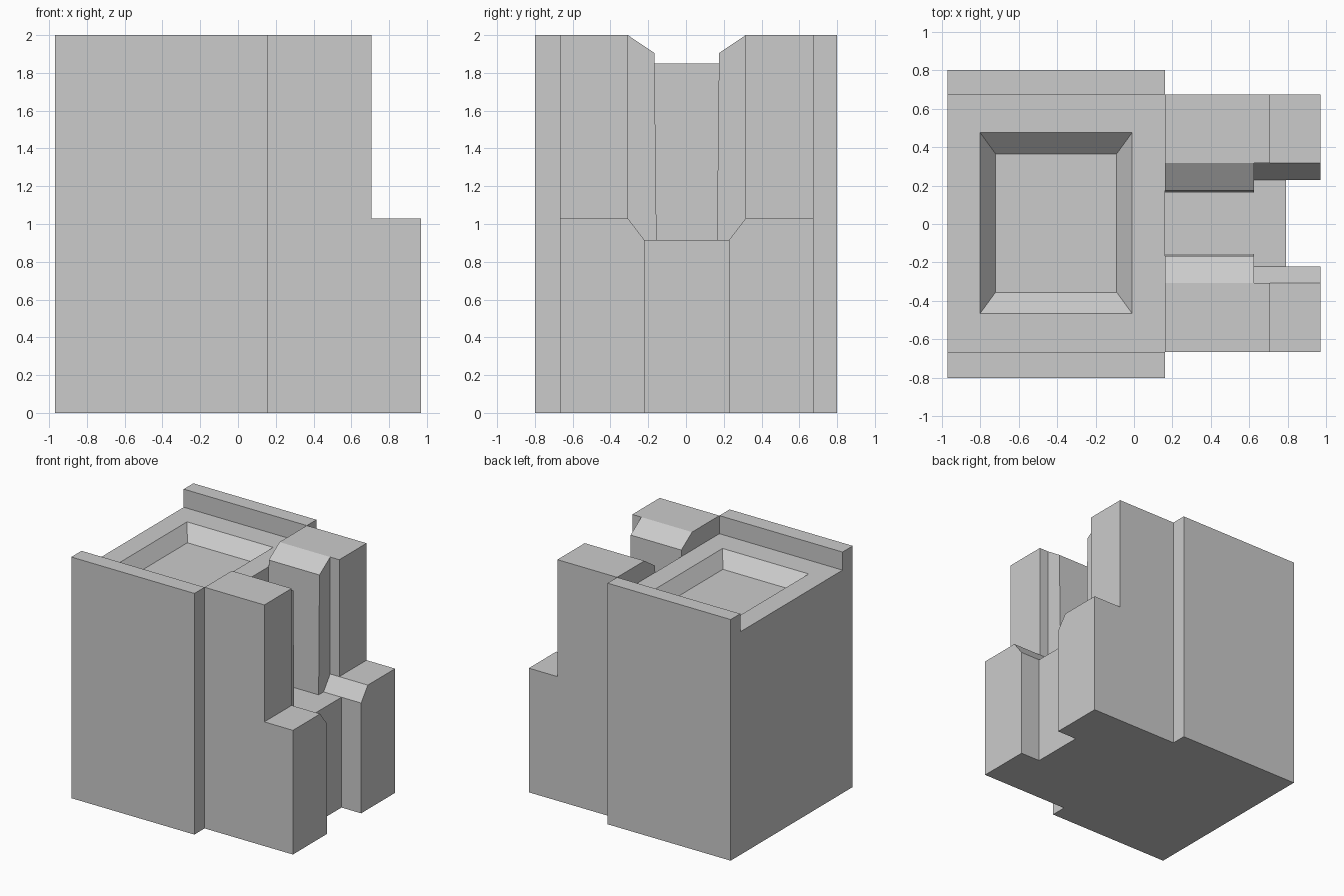
import bpy, bmesh

if "Cube" in bpy.data.objects:
    bpy.data.objects.remove(bpy.data.objects["Cube"])

OFF = 0.004          # the inner details sit slightly off centre in y
BACK, STEP, FRONT = -0.97, 0.16, 0.97


def mesh_object(name, bm):
    bmesh.ops.recalc_face_normals(bm, faces=bm.faces)
    me = bpy.data.meshes.new(name)
    bm.to_mesh(me)
    bm.free()
    ob = bpy.data.objects.new(name, me)
    bpy.context.collection.objects.link(ob)
    return ob


def loft(name, ring_a, ring_b):
    """Closed solid between two matching rings of points."""
    bm = bmesh.new()
    a = [bm.verts.new(p) for p in ring_a]
    b = [bm.verts.new(p) for p in ring_b]
    bm.faces.new(a)
    bm.faces.new(b)
    for i in range(len(a)):
        j = (i + 1) % len(a)
        bm.faces.new((a[i], a[j], b[j], b[i]))
    return mesh_object(name, bm)


def prism(name, x0, x1, profile, side=1):
    """Extrude a (y, z) profile along x; side=-1 mirrors it in y."""
    ring = [(side * y + OFF, z) for y, z in profile]
    return loft(name, [(x0, *p) for p in ring], [(x1, *p) for p in ring])


def combine(target, other, operation):
    mod = target.modifiers.new(operation, 'BOOLEAN')
    mod.operation, mod.solver, mod.object = operation, 'EXACT', other
    bpy.context.view_layer.objects.active = target
    bpy.ops.object.modifier_apply(modifier=mod.name)
    bpy.data.objects.remove(other, do_unlink=True)


def rect(x0, x1, y0, y1, z):
    return [(x0, y0, z), (x1, y0, z), (x1, y1, z), (x0, y1, z)]


# Main block with a raised rim along each side
lo, hi, rim = -0.80 - OFF, 0.80 - OFF, 0.67
block = prism("main_block", BACK, STEP, [
    (lo, 0), (hi, 0), (hi, 2), (rim, 2), (rim, 1.85),
    (-rim, 1.85), (-rim, 2), (lo, 2)])

# Sloped recess in the top: walls continued above the surface for a clean cut
recess = loft("recess_cutter", rect(-0.72, -0.09, -0.355, 0.365, 1.74),
              rect(-0.88, 0.07, -0.575, 0.585, 1.96))
recess.hide_render = True
combine(block, recess, 'DIFFERENCE')

# Bridge between the two front arms
combine(block, prism("bridge", STEP, 0.79,
                     [(-0.3, 0), (0.3, 0), (0.3, 0.915), (-0.3, 0.915)]), 'UNION')

for s in (-1, 1):
    # Stepped arm: low chamfered foot, tall outer post, chamfered inner column
    foot = [(rim, 0), (0.224, 0), (0.224, 0.915), (0.312, 1.03), (rim, 1.03)]
    post = [(rim, 0), (0.312, 0), (0.312, 2), (rim, 2)]
    column = [(0.5, 0), (0.160, 0), (0.160, 0.915), (0.171, 1.905),
              (0.312, 2), (0.5, 2)]
    combine(block, prism("foot", 0.625, FRONT, foot, s), 'UNION')
    combine(block, prism("post", STEP, 0.708, post, s), 'UNION')
    combine(block, prism("column", STEP, 0.625, column, s), 'UNION')
